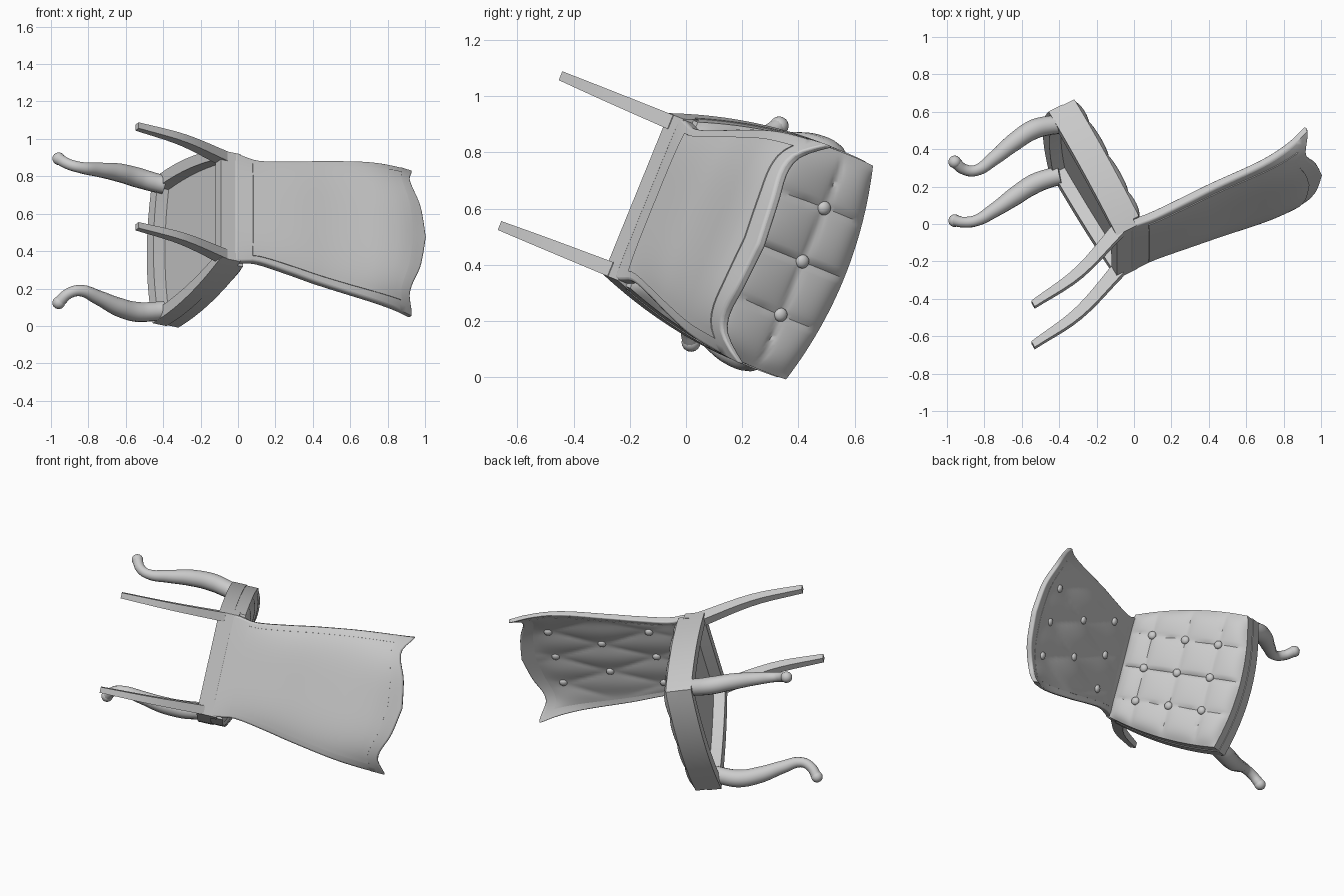
import bpy, bmesh, math
from mathutils import Matrix, Vector

if "Cube" in bpy.data.objects:
    bpy.data.objects.remove(bpy.data.objects["Cube"])

# One plain grey for the whole chair
grey = bpy.data.materials.new("plain_grey")
grey.use_nodes = True
GREY = (0.6, 0.6, 0.6, 1)
grey.diffuse_color = GREY
grey.node_tree.nodes["Principled BSDF"].inputs["Base Color"].default_value = GREY

# The chair lies tipped over: its left, rear and up axes in the world
left = Vector((0, 0.377, 0.926)).normalized()
up = Vector((0.88, 0.442, -0.18)).normalized()
rear = up.cross(left).normalized()
left = rear.cross(up)
TIP = Matrix((left, rear, up)).transposed().to_4x4()
TIP.translation = (-0.54, -0.54, 0.8)


def spline(x, pts):
    """Smooth curve through (x, value) points."""
    x = min(max(x, pts[0][0]), pts[-1][0])
    slope = []
    for i in range(len(pts)):
        a, b = pts[max(i - 1, 0)], pts[min(i + 1, len(pts) - 1)]
        slope.append((b[1] - a[1]) / (b[0] - a[0]))
    for i in range(len(pts) - 1):
        (x0, y0), (x1, y1) = pts[i], pts[i + 1]
        if x <= x1:
            d = x1 - x0
            t = (x - x0) / d
            e = t * t * (3 - 2 * t)
            return (y0 + (y1 - y0) * e + d * slope[i] * t * (1 - t) ** 2
                    - d * slope[i + 1] * t * t * (1 - t))


def finish(ob, angle=35):
    ob.matrix_world = TIP
    ob.data.materials.append(grey)
    if ob.type == 'MESH':
        bpy.ops.object.select_all(action='DESELECT')
        ob.select_set(True)
        bpy.context.view_layer.objects.active = ob
        bpy.ops.object.shade_smooth_by_angle(angle=math.radians(angle))


def slab(name, one, other, us=(-1, 1), vs=(0, 1), nu=12, nv=12, bevel=0):
    """Closed solid between two surfaces; points are (side, forward, height)."""
    bm = bmesh.new()
    sheets = []
    for fn in (one, other):
        rows = []
        for j in range(nv + 1):
            v = vs[0] + (vs[1] - vs[0]) * j / nv
            row = []
            for i in range(nu + 1):
                s, f, h = fn(us[0] + (us[1] - us[0]) * i / nu, v)
                row.append(bm.verts.new((s, -f, h)))
            rows.append(row)
        for j in range(nv):
            for i in range(nu):
                bm.faces.new((rows[j][i], rows[j][i + 1], rows[j + 1][i + 1], rows[j + 1][i]))
        sheets.append(rows)
    rims = []
    for g in sheets:
        rims.append(g[0] + [r[-1] for r in g[1:]] + g[-1][-2::-1] + [r[0] for r in g[-2:0:-1]])
    a, b = rims
    for i in range(len(a)):
        k = (i + 1) % len(a)
        bm.faces.new((a[i], a[k], b[k], b[i]))
    bmesh.ops.recalc_face_normals(bm, faces=bm.faces)
    mesh = bpy.data.meshes.new(name)
    bm.to_mesh(mesh)
    bm.free()
    ob = bpy.data.objects.new(name, mesh)
    bpy.context.collection.objects.link(ob)
    if bevel:
        mod = ob.modifiers.new("soft_edge", 'BEVEL')
        mod.width = bevel
        mod.segments = 3
        mod.angle_limit = math.radians(50)
    finish(ob)


def ball(name, s, f, h, scale):
    bm = bmesh.new()
    bmesh.ops.create_uvsphere(bm, u_segments=16, v_segments=10, radius=1)
    bmesh.ops.scale(bm, vec=scale, verts=bm.verts)
    bmesh.ops.translate(bm, vec=(s, -f, h), verts=bm.verts)
    mesh = bpy.data.meshes.new(name)
    bm.to_mesh(mesh)
    bm.free()
    ob = bpy.data.objects.new(name, mesh)
    bpy.context.collection.objects.link(ob)
    finish(ob, 80)


# Seat plan: narrow at the rear, bowed at the front and sides
def plan(a, t):
    half = 0.31 + 0.105 * t + 0.15 * t * (1 - t)
    return a * half, 0.13 + t * (0.765 + 0.065 * (1 - a * a))


def level(height):
    return lambda a, t: (*plan(a, t), height)


def cushion_plan(a, t):
    return plan(a * 0.99, 0.05 + 0.945 * t)


def tufted_seat(a, t):
    s, f = cushion_plan(a, t)
    edge = (1 - a ** 12) * (1 - (2 * t - 1) ** 12)
    pillow = abs(math.sin(math.pi * s / 0.205) * math.sin(math.pi * (f - 0.542) / 0.22))
    return s, f, 0.735 + edge * (0.015 + 0.022 * pillow ** 0.35)


# Seat frame rails, base board and cushion
for name, us, vs, top in (("front_rail", (-1, 1), (0.91, 1), 0.665),
                          ("rear_rail", (-1, 1), (0, 0.075), 0.7),
                          ("left_rail", (0.84, 1), (0.075, 0.91), 0.665),
                          ("right_rail", (-1, -0.84), (0.075, 0.91), 0.665)):
    slab(name, level(top), level(0.58), us, vs)
slab("seat_board", level(0.68), level(0.65), (-0.95, 0.95), (0.03, 0.97))
slab("seat_cushion", tufted_seat, lambda a, t: (*cushion_plan(a, t), 0.66), nu=56, nv=56)
for s in (-0.205, 0, 0.205):
    for f in (0.322, 0.542, 0.762):
        ball("seat_button", s, f, 0.757, (0.025, 0.025, 0.018))

# Backrest: flared, concave sheet with a serpentine crest
CREST = [(0, 1.77), (0.4, 1.74), (0.78, 1.69), (1, 1.75)]
WIDTH = [(0.65, 0.31), (0.7, 0.308), (0.8, 0.293), (1.0, 0.322), (1.15, 0.35), (1.45, 0.395), (1.75, 0.42)]
LEAN = [(0.65, 0.157), (0.8, 0.148), (1.15, 0.125), (1.45, 0.1), (1.62, 0.115), (1.75, 0.155)]
HOLLOW = [(0.65, 0), (1, 0.03), (1.4, 0.05), (1.75, 0.12)]
BASE, SHOULDER = 0.665, 1.69
RISE = SHOULDER - BASE


def back_sheet(offset, inset=0.0, bulge=0.0):
    def point(u, v):
        uu = u * (1 - inset)
        vv = inset + v * (1 - 1.6 * inset)
        h = BASE + vv * RISE + vv ** 6 * (spline(abs(uu), CREST) - SHOULDER)
        s = uu * spline(h, WIDTH)
        f = spline(h, LEAN) - spline(h, HOLLOW) * (1 - uu ** 4) + offset * (1 - 0.3 * vv)
        if bulge:
            edge = (1 - u ** 6) * (1 - (2 * v - 1) ** 8)
            p, q = s / 0.22, (h - 0.94) / 0.62
            pillow = abs(math.sin(math.pi * (p + q)) * math.sin(math.pi * (p - q)))
            f += bulge * edge * (0.3 + 0.7 * pillow ** 0.7)
        return s, f, h
    return point


slab("back_frame", back_sheet(0.024), back_sheet(-0.026), nu=32, nv=28, bevel=0.01)
slab("back_cushion", back_sheet(0.026, 0.1, 0.018), back_sheet(0, 0.1), nu=44, nv=44)
slab("rear_panel", back_sheet(-0.031, 0.1), back_sheet(0, 0.1), nu=28, nv=24)

# Back buttons in rows of three, two, three
for h, sides in ((0.94, (-0.21, 0, 0.21)), (1.25, (-0.115, 0.115)), (1.56, (-0.21, 0, 0.21))):
    for s in sides:
        p = back_sheet(0.034)(s / spline(h, WIDTH), (h - BASE) / RISE)
        ball("back_button", s, p[1], h, (0.024, 0.016, 0.024))

# Rear legs: square, tapered and swept back
SWEEP = [(0, 0), (0.3, 0.045), (0.62, 0.168)]


def leg_face(side, sign):
    def point(a, t):
        h = 0.62 * t
        return (side * (0.288 - 0.005 * t) + a * (0.017 + 0.01 * t),
                spline(h, SWEEP) + sign * (0.019 + 0.022 * t), h)
    return point


for side, word in ((1, "left"), (-1, "right")):
    slab("rear_leg_" + word, leg_face(side, 1), leg_face(side, -1), nu=1, nv=10)

# Front legs: curved and tapered, each ending in a small round foot
PATH = ((0.362, 0.818, 0.61, 0.05), (0.374, 0.838, 0.55, 0.052), (0.388, 0.852, 0.465, 0.054),
        (0.388, 0.838, 0.341, 0.05), (0.369, 0.813, 0.204, 0.039), (0.356, 0.803, 0.085, 0.03),
        (0.376, 0.833, 0.03, 0.029), (0.413, 0.875, 0.002, 0.031))
for side, word in ((1, "left"), (-1, "right")):
    curve = bpy.data.curves.new("front_leg_" + word, 'CURVE')
    curve.dimensions = '3D'
    curve.bevel_depth = 1
    curve.bevel_resolution = 4
    curve.use_fill_caps = True
    line = curve.splines.new('BEZIER')
    line.resolution_u = 6
    line.bezier_points.add(len(PATH) - 1)
    for bp, (s, f, h, r) in zip(line.bezier_points, PATH):
        bp.co = (side * s, -f, h)
        bp.radius = r
        bp.handle_left_type = bp.handle_right_type = 'AUTO'
    ob = bpy.data.objects.new("front_leg_" + word, curve)
    bpy.context.collection.objects.link(ob)
    finish(ob)
    ball("front_foot_" + word, side * 0.416, 0.878, 0, (0.034, 0.034, 0.034))
